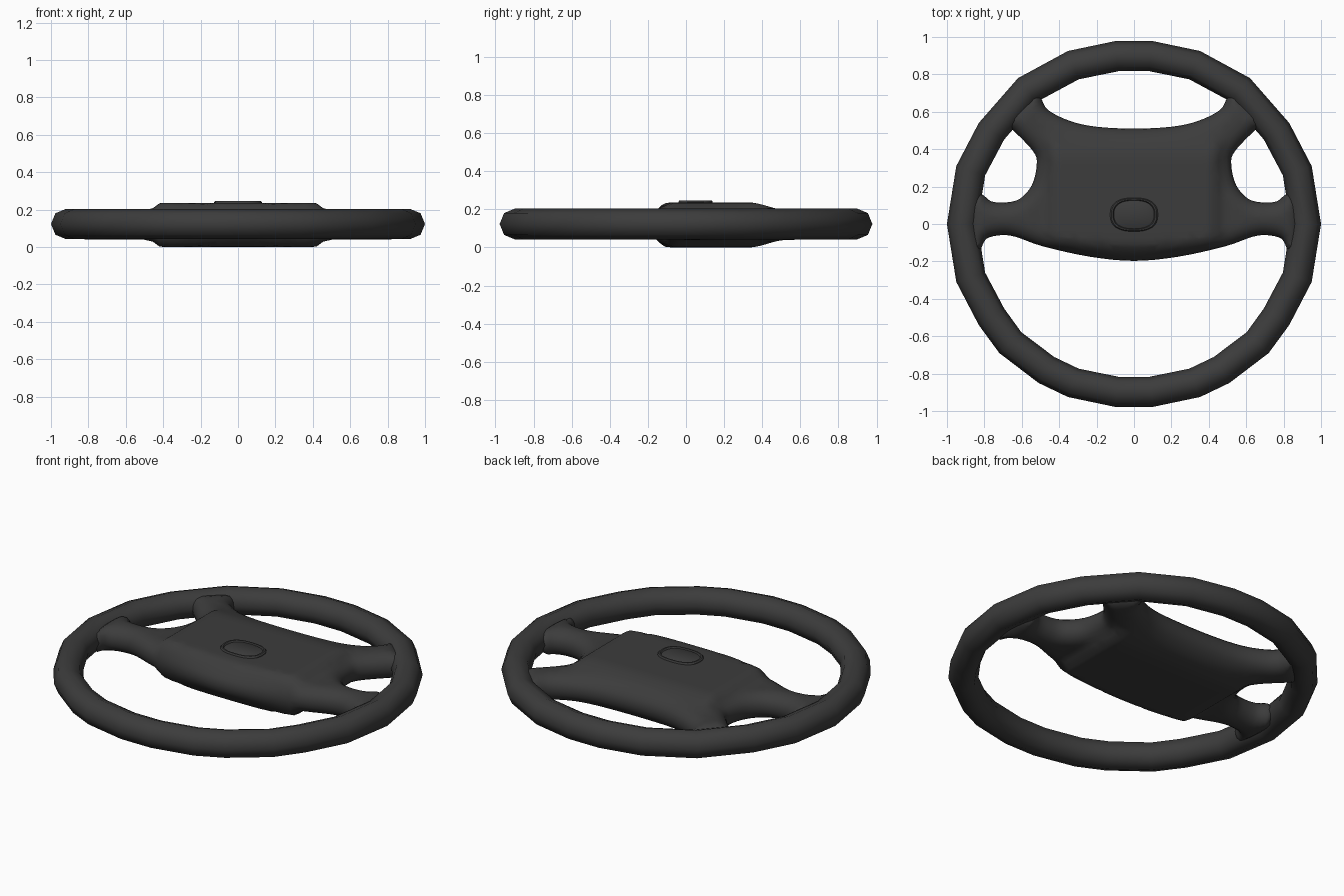
import bpy, math
from mathutils import Vector
from mathutils.geometry import delaunay_2d_cdt, intersect_point_line

if "Cube" in bpy.data.objects:
    bpy.data.objects.remove(bpy.data.objects["Cube"])

dark = bpy.data.materials.new("dark_grey")
dark.diffuse_color = (0.045, 0.045, 0.045, 1)
dark.use_nodes = True
dark.node_tree.nodes["Principled BSDF"].inputs["Base Color"].default_value = dark.diffuse_color


def make(name, verts, faces, angle=60):
    me = bpy.data.meshes.new(name)
    me.from_pydata(verts, [], faces)
    me.materials.append(dark)
    ob = bpy.data.objects.new(name, me)
    bpy.context.collection.objects.link(ob)
    bpy.ops.object.select_all(action='DESELECT')
    ob.select_set(True)
    bpy.context.view_layer.objects.active = ob
    bpy.ops.object.mode_set(mode='EDIT')
    bpy.ops.mesh.select_all(action='SELECT')
    bpy.ops.mesh.remove_doubles(threshold=0.0005)
    bpy.ops.mesh.normals_make_consistent(inside=False)
    bpy.ops.object.mode_set(mode='OBJECT')
    bpy.ops.object.shade_smooth_by_angle(angle=math.radians(angle))
    return ob


def mirrored(half):
    return half + [(-x, y) for x, y in reversed(half) if abs(x) > 1e-6]


# Rim: coarse ring with an eight-sided section
outer = mirrored([(.1, -.978), (.353, -.925), (.51, -.85), (.72, -.69), (.83, -.54),
                  (.95, -.31), (1, 0), (.95, .31), (.83, .54), (.62, .78),
                  (.353, .925), (.1, .978)])
R, S = 0.081, 8
verts, faces = [], []
for p in outer:
    p = Vector(p)
    n = p.normalized()
    for k in range(S):
        a = 2 * math.pi * k / S
        q = p + n * R * (math.cos(a) - 1)
        verts.append((q.x, q.y, 0.123 + R * math.sin(a)))
N = len(outer)
for i in range(N):
    j = (i + 1) % N
    for k in range(S):
        m = (k + 1) % S
        faces.append((i * S + k, j * S + k, j * S + m, i * S + m))
make("rim", verts, faces)

# Hub and four spokes: one smooth outline, inflated on both sides
ctrl = [Vector(p) for p in mirrored([
    (0, -.197), (.235, -.175), (.485, -.12), (.635, -.068), (.715, -.06), (.79, -.08),
    (.825, -.14), (.87, -.12), (.89, 0), (.88, .12), (.82, .16), (.765, .122),
    (.69, .115), (.61, .135), (.545, .21), (.52, .32), (.54, .39), (.65, .505),
    (.69, .54), (.65, .61), (.57, .68), (.53, .71), (.5, .68), (.46, .61),
    (.34, .55), (.2, .52), (0, .51)])]
line = []
for i in range(len(ctrl)):
    a, b, c, d = (ctrl[(i + o) % len(ctrl)] for o in (-1, 0, 1, 2))
    for s in range(4):
        t = s / 4
        line.append(0.5 * (2 * b + (c - a) * t + (2 * a - 5 * b + 4 * c - d) * t * t
                           + (3 * b - a - 3 * c + d) * t ** 3))
L = len(line)


def edge_distance(p):
    best = 9
    for i in range(L):
        a, b = line[i], line[(i + 1) % L]
        t = max(0, min(1, intersect_point_line(p, a, b)[1]))
        best = min(best, (p - a.lerp(b, t)).length)
    return best


points = list(line)
for depth in (.004, .012, .025, .045, .07):
    for i in range(L):
        tan = (line[(i + 1) % L] - line[i - 1]).normalized()
        p = line[i] + Vector((-tan.y, tan.x)) * depth
        if edge_distance(p) > depth * 0.93:
            points.append(p)
step = 0.035
for i in range(-25, 26):
    for j in range(-6, 21):
        p = Vector((i * step, j * step))
        if edge_distance(p) > 0.08:
            points.append(p)
flat, _, tris, _, _, _ = delaunay_2d_cdt(
    points, [(i, (i + 1) % L) for i in range(L)], [], 1, 1e-5)


def half_height(p):
    q = max((abs(p.x) - .41) / .07, (p.y - .33) / .2, (-.09 - p.y) / .1)
    q = max(0, min(1, q))
    full = .118 - .04 * q * q * (3 - 2 * q)
    u = min(1, edge_distance(p) / .09)
    return 0 if u < .005 else full * math.sqrt(1 - (1 - u) ** 2.2)


heights = [half_height(p) for p in flat]
n = len(flat)
verts = [(p.x, p.y, .118 + s * h) for s in (1, -1) for p, h in zip(flat, heights)]
faces = [tuple(f) for f in tris] + [tuple(n + v for v in reversed(f)) for f in tris]
make("hub_and_spokes", verts, faces, 80)

# Badge: plain rounded oval with a raised border
K = 32
rings = [(1, .22), (1, .239), (.95, .246), (.88, .246), (.84, .238), (.78, .242)]
verts, faces = [], []
for s, z in rings:
    for k in range(K):
        a = 2 * math.pi * k / K
        c, d = math.cos(a), math.sin(a)
        verts.append((.128 * s * math.copysign(abs(c) ** .8, c),
                      .05 + .09 * s * math.copysign(abs(d) ** .8, d), z))
for r in range(len(rings) - 1):
    for k in range(K):
        m = (k + 1) % K
        faces.append((r * K + k, r * K + m, (r + 1) * K + m, (r + 1) * K + k))
faces.append(tuple(range((len(rings) - 1) * K, len(rings) * K)))
make("oval_badge", verts, faces, 40)
